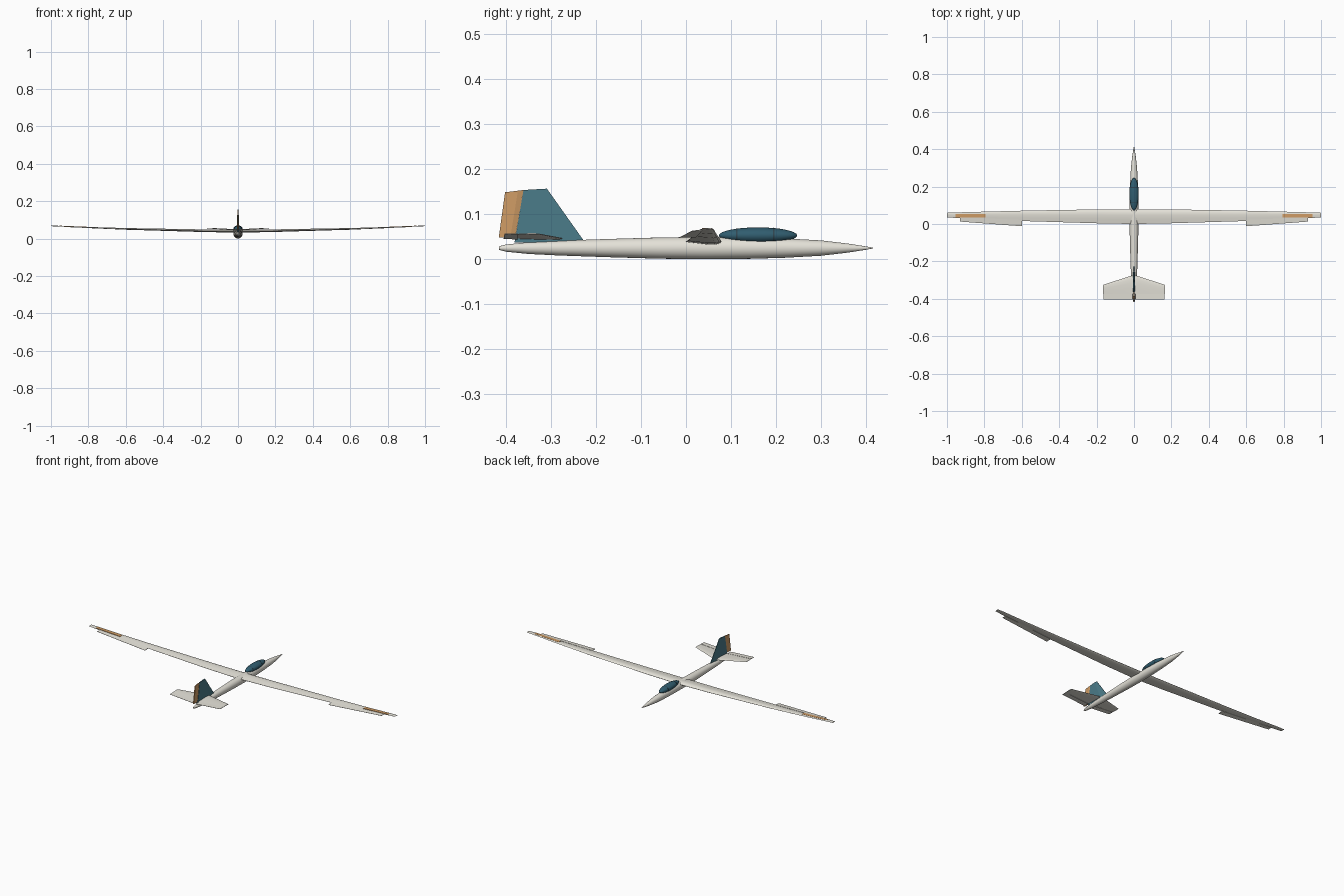
import bpy, bmesh, math

if "Cube" in bpy.data.objects:
    bpy.data.objects.remove(bpy.data.objects["Cube"])


def material(name, rgb):
    m = bpy.data.materials.new(name)
    m.diffuse_color = (*rgb, 1)
    m.use_nodes = True
    m.node_tree.nodes["Principled BSDF"].inputs["Base Color"].default_value = m.diffuse_color
    return m


CREAM = material("cream", (0.78, 0.76, 0.69))
TEAL = material("teal", (0.07, 0.20, 0.25))
GLASS = material("glass", (0.03, 0.11, 0.16))
DARK = material("dark", (0.03, 0.06, 0.08))
ORANGE = material("orange", (0.62, 0.33, 0.13))


def loft(name, rings, mat, smooth=True):
    """Skin a list of equal-length closed rings and cap both ends."""
    bm = bmesh.new()
    loops = [[bm.verts.new(p) for p in r] for r in rings]
    n = len(rings[0])
    for a, b in zip(loops, loops[1:]):
        for i in range(n):
            bm.faces.new((a[i], a[(i + 1) % n], b[(i + 1) % n], b[i]))
    bm.faces.new(loops[0])
    bm.faces.new(loops[-1])
    bmesh.ops.recalc_face_normals(bm, faces=bm.faces)
    me = bpy.data.meshes.new(name)
    bm.to_mesh(me)
    bm.free()
    ob = bpy.data.objects.new(name, me)
    bpy.context.collection.objects.link(ob)
    me.materials.append(mat)
    if smooth:
        bpy.context.view_layer.objects.active = ob
        ob.select_set(True)
        bpy.ops.object.shade_smooth_by_angle(angle=math.radians(35))
        ob.select_set(False)
    return ob


def circle(y, z, rx, rz, n=24):
    return [(rx * math.cos(2 * math.pi * i / n), y, z + rz * math.sin(2 * math.pi * i / n))
            for i in range(n)]


# Aerofoil: chord fraction from leading edge, height in units of thickness
FOIL = [(0, 0), (0.06, 0.3), (0.2, 0.55), (0.4, 0.6), (0.7, 0.35), (1, 0.04),
        (1, -0.04), (0.7, -0.2), (0.4, -0.38), (0.2, -0.4), (0.06, -0.25)]


def foil(x, lead, trail, z, thick):
    return [(x, lead + (trail - lead) * c, z + thick * h) for c, h in FOIL]


def both_sides(stations):
    """Mirror root-to-tip stations into a full span."""
    left = [(-s[0], *s[1:]) for s in reversed(stations) if s[0] > 0]
    return [foil(*s) for s in left + stations]


def panel(name, corners, mat, side):
    """Thin plate; each end is (x, front y, back y, front z, back z, front thick, back thick)."""
    rings = []
    for x, f, b, zf, zb, tf, tb in corners:
        rings.append([(side * x, f, zf + tf / 2), (side * x, b, zb + tb / 2),
                      (side * x, b, zb - tb / 2), (side * x, f, zf - tf / 2)])
    return loft(name, rings, mat, False)


# Fuselage
body = [(-0.415, 0.025, 0.004), (-0.40, 0.025, 0.008), (-0.35, 0.025, 0.013),
        (-0.28, 0.025, 0.0165), (-0.18, 0.025, 0.020), (-0.06, 0.025, 0.0235),
        (0.04, 0.025, 0.0248), (0.14, 0.025, 0.0238), (0.22, 0.025, 0.0215),
        (0.30, 0.025, 0.017), (0.36, 0.025, 0.010), (0.395, 0.025, 0.0045),
        (0.415, 0.025, 0.001)]
loft("fuselage", [circle(y, z, r * 0.97, r) for y, z, r in body], CREAM)

# Canopy bubble with frame hoops
def bubble(y, grow=0):
    s = math.sqrt(max(0.0, 1 - ((y - 0.16) / 0.087) ** 2))
    return circle(y, 0.053, 0.0245 * s + grow, 0.018 * s + grow)

loft("canopy", [bubble(0.16 - 0.0865 * math.cos(math.pi * i / 16)) for i in range(17)], GLASS)
for k, y in enumerate((0.113, 0.195)):
    loft(f"canopy_frame_{k + 1}", [bubble(y - 0.0015, 0.0006), bubble(y + 0.0015, 0.0006)], DARK)

# Main wing with dihedral and taper
loft("wing", both_sides([
    (0, 0.079, 0.0, 0.039, 0.017), (0.2, 0.078, 0.004, 0.0415, 0.014),
    (0.5, 0.073, 0.013, 0.049, 0.010), (0.6, 0.071, 0.016, 0.0515, 0.009),
    (0.8, 0.066, 0.025, 0.059, 0.006), (0.95, 0.062, 0.032, 0.0665, 0.004),
    (1.0, 0.060, 0.036, 0.068, 0.003)]), CREAM)

for side, word in ((1, "right"), (-1, "left")):
    # Ailerons and tip stripes
    panel(f"{word}_aileron", [(0.6, 0.022, -0.012, 0.0515, 0.0495, 0.005, 0.001),
                              (0.93, 0.036, 0.013, 0.065, 0.063, 0.003, 0.001)], CREAM, side)
    panel(f"{word}_wing_stripe", [(0.795, 0.054, 0.034, 0.0612, 0.0612, 0.004, 0.004),
                                  (0.955, 0.053, 0.036, 0.0682, 0.0682, 0.003, 0.003)],
          ORANGE, side)
    # Elevators
    panel(f"{word}_elevator", [(0.008, -0.374, -0.405, 0.046, 0.046, 0.004, 0.001),
                               (0.164, -0.374, -0.403, 0.0565, 0.0565, 0.003, 0.001)],
          CREAM, side)

# Tailplane
loft("tailplane", both_sides([(0, -0.272, -0.375, 0.046, 0.007),
                              (0.165, -0.325, -0.375, 0.0565, 0.003)]), CREAM)


def upright(name, levels, mat):
    """Fin-like hexagon section; each level is (front y, front z, back y, back z, thick)."""
    rings = []
    for f, zf, b, zb, t in levels:
        ring = []
        for c, h in ((0, 0.15), (0.3, 0.5), (1, 0.35), (1, -0.35), (0.3, -0.5), (0, -0.15)):
            ring.append((t * h, f + (b - f) * c, zf + (zb - zf) * c))
        rings.append(ring)
    return loft(name, rings, mat, False)


# Tail fin and rudder
upright("fin", [(-0.226, 0.040, -0.381, 0.037, 0.011), (-0.309, 0.157, -0.361, 0.154, 0.007)], TEAL)
upright("rudder", [(-0.379, 0.050, -0.416, 0.048, 0.009), (-0.361, 0.154, -0.402, 0.149, 0.006)], ORANGE)
